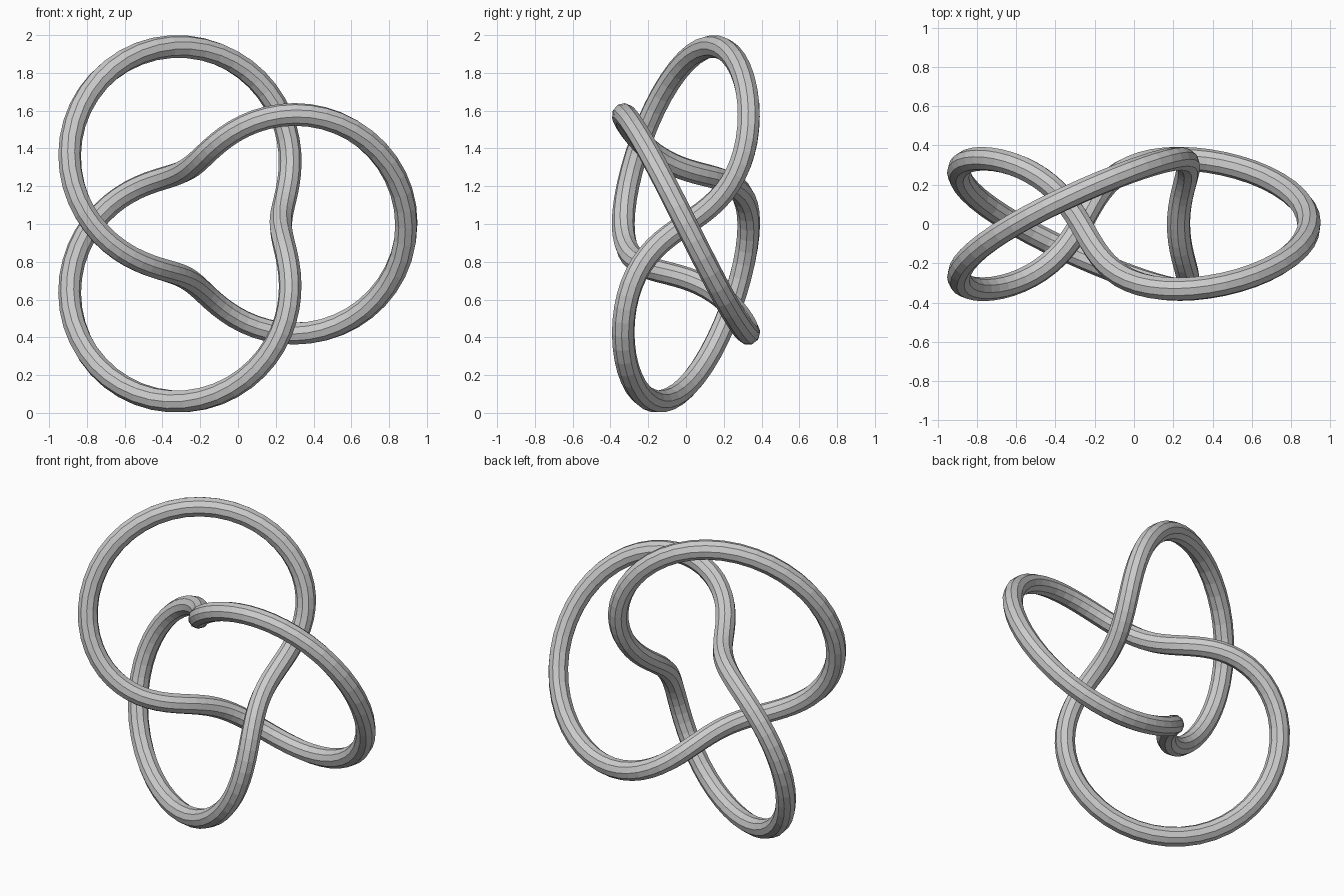
import bpy
from math import sin, cos, pi

if "Cube" in bpy.data.objects:
    bpy.data.objects.remove(bpy.data.objects["Cube"])

S = 0.3323            # overall scale of the (2, 3) torus knot
TUBE = 0.0605         # tube radius
SHIFT = -0.318 * S    # centres the bounding box on x
STEPS = 144

# Closed trefoil centre line, standing upright and facing the front
curve = bpy.data.curves.new("trefoil_knot", 'CURVE')
curve.dimensions = '3D'
spline = curve.splines.new('POLY')
spline.points.add(STEPS - 1)
for i, p in enumerate(spline.points):
    t = 2 * pi * i / STEPS
    r = 2 + cos(3 * t)
    p.co = (SHIFT + S * r * cos(2 * t),
            -S * sin(3 * t),
            1 + S * r * sin(2 * t), 1)
spline.use_cyclic_u = True
spline.use_smooth = False

# Ten-sided tube swept along the line
curve.bevel_depth = TUBE
curve.bevel_resolution = 3
curve.twist_mode = 'MINIMUM'

knot = bpy.data.objects.new("trefoil_knot", curve)
bpy.context.collection.objects.link(knot)
bpy.context.view_layer.objects.active = knot
knot.select_set(True)
bpy.ops.object.convert(target='MESH')
bpy.ops.object.shade_flat()
